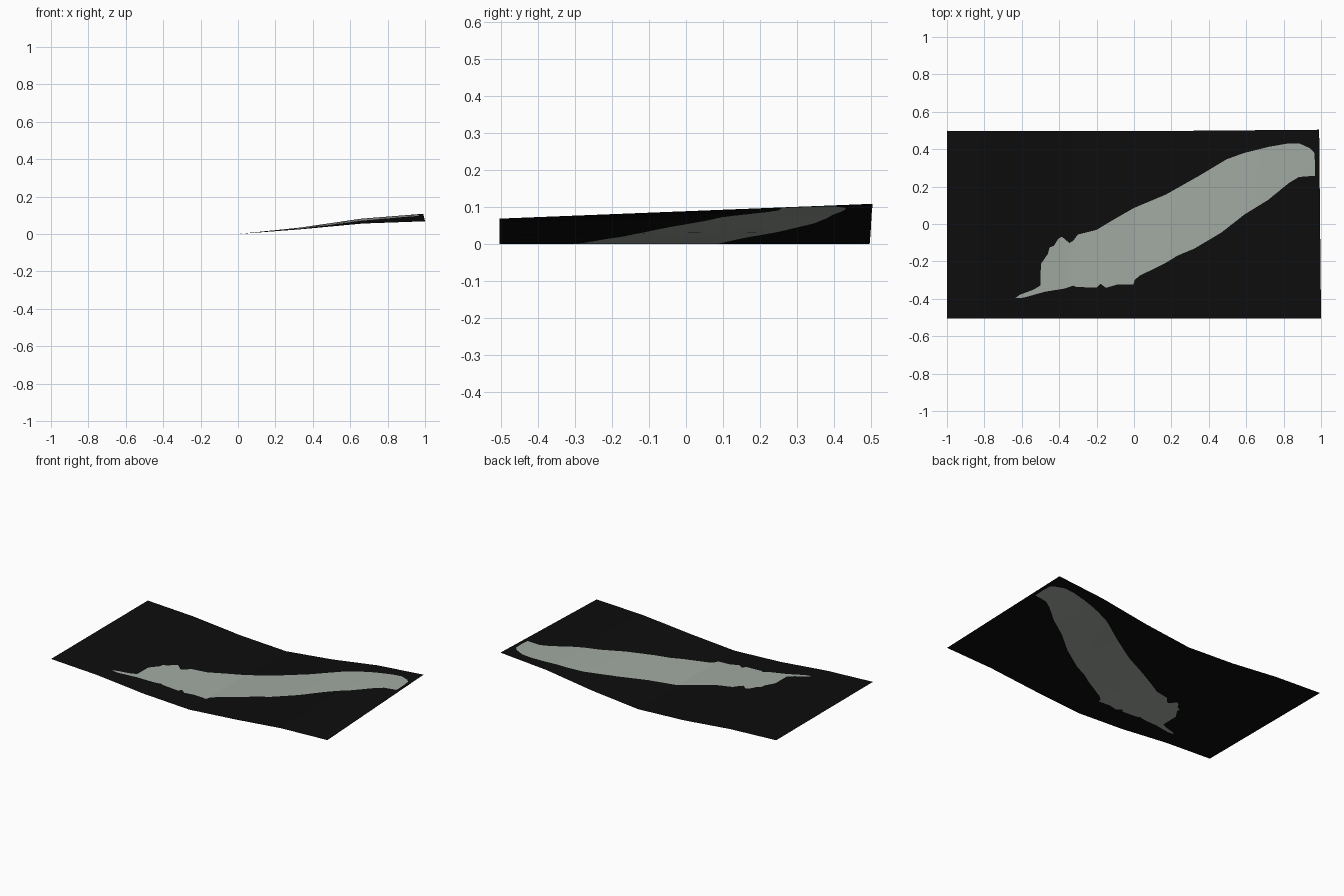
import bpy, bmesh

if "Cube" in bpy.data.objects:
    bpy.data.objects.remove(bpy.data.objects["Cube"])


def material(name, colour):
    m = bpy.data.materials.new(name)
    m.diffuse_color = (*colour, 1)
    m.use_nodes = True
    m.node_tree.nodes["Principled BSDF"].inputs["Base Color"].default_value = m.diffuse_color
    return m


def lerp_table(table, x):
    """Piecewise linear lookup, clamped at both ends."""
    if x <= table[0][0]:
        return table[0][1]
    for (x0, y0), (x1, y1) in zip(table, table[1:]):
        if x <= x1:
            return y0 + (y1 - y0) * (x - x0) / (x1 - x0)
    return table[-1][1]


# Sheet heights along x, at the front and the back edge
FRONT = [(-1, .064), (-.667, .048), (-.333, .016), (0, 0),
         (.333, .025), (.667, .056), (1, .068)]
BACK = [(-1, .064), (-.667, .048), (-.333, .016), (0, 0),
        (.333, .034), (.667, .082), (1, .108)]

# Upper and lower outline of the pale streak, seen from the top
UPPER = [(-.635, -.392), (-.61, -.374), (-.54, -.348), (-.5, -.325),
         (-.498, -.21), (-.46, -.155), (-.452, -.122), (-.428, -.112),
         (-.405, -.075), (-.385, -.064), (-.345, -.098), (-.325, -.085),
         (-.3, -.052), (-.2, -.027), (-.122, .02), (0, .09), (.17, .16),
         (.355, .262), (.5, .347), (.595, .38), (.73, .412), (.83, .428),
         (.893, .428), (.95, .402), (.972, .38), (.976, .32)]
LOWER = [(-.635, -.392), (-.59, -.39), (-.476, -.358), (-.375, -.342),
         (-.325, -.326), (-.305, -.333), (-.2, -.336), (-.18, -.315),
         (-.15, -.337), (-.09, -.32), (-.004, -.32), (.004, -.295),
         (.03, -.273), (.17, -.204), (.235, -.165), (.325, -.128),
         (.47, -.043), (.595, .053), (.72, .128), (.835, .219),
         (.888, .25), (.974, .256), (.976, .32)]


def place(x, y):
    """Point on the curved, slightly twisted sheet."""
    v = min(max(y + .5, 0), 1)
    z = lerp_table(FRONT, x) * (1 - v) + lerp_table(BACK, x) * v
    twist = max(0, x) * v
    return (x - .01 * twist, y - .004 + .008 * twist, z)


# Curved sheet, split lengthwise by the streak outline
bm = bmesh.new()
xs = sorted({p[0] for t in (FRONT, UPPER, LOWER) for p in t})
columns = []
for x in xs:
    lo, hi = lerp_table(LOWER, x), lerp_table(UPPER, x)
    col = [bm.verts.new(place(x, y)) for y in (-.5, lo)]
    col.append(bm.verts.new(place(x, hi)) if hi - lo > 1e-4 else col[1])
    col.append(bm.verts.new(place(x, .5)))
    columns.append(col)

for a, b in zip(columns, columns[1:]):
    for i in range(3):
        ring = list(dict.fromkeys((a[i], b[i], b[i + 1], a[i + 1])))
        if len(ring) > 2:
            f = bm.faces.new(ring)
            f.material_index = 1 if i == 1 else 0
            f.smooth = True

mesh = bpy.data.meshes.new("curved_sheet")
bm.to_mesh(mesh)
bm.free()
mesh.materials.append(material("black", (.004, .004, .004)))
mesh.materials.append(material("pale grey", (.36, .4, .36)))
sheet = bpy.data.objects.new("curved_sheet", mesh)
bpy.context.collection.objects.link(sheet)
